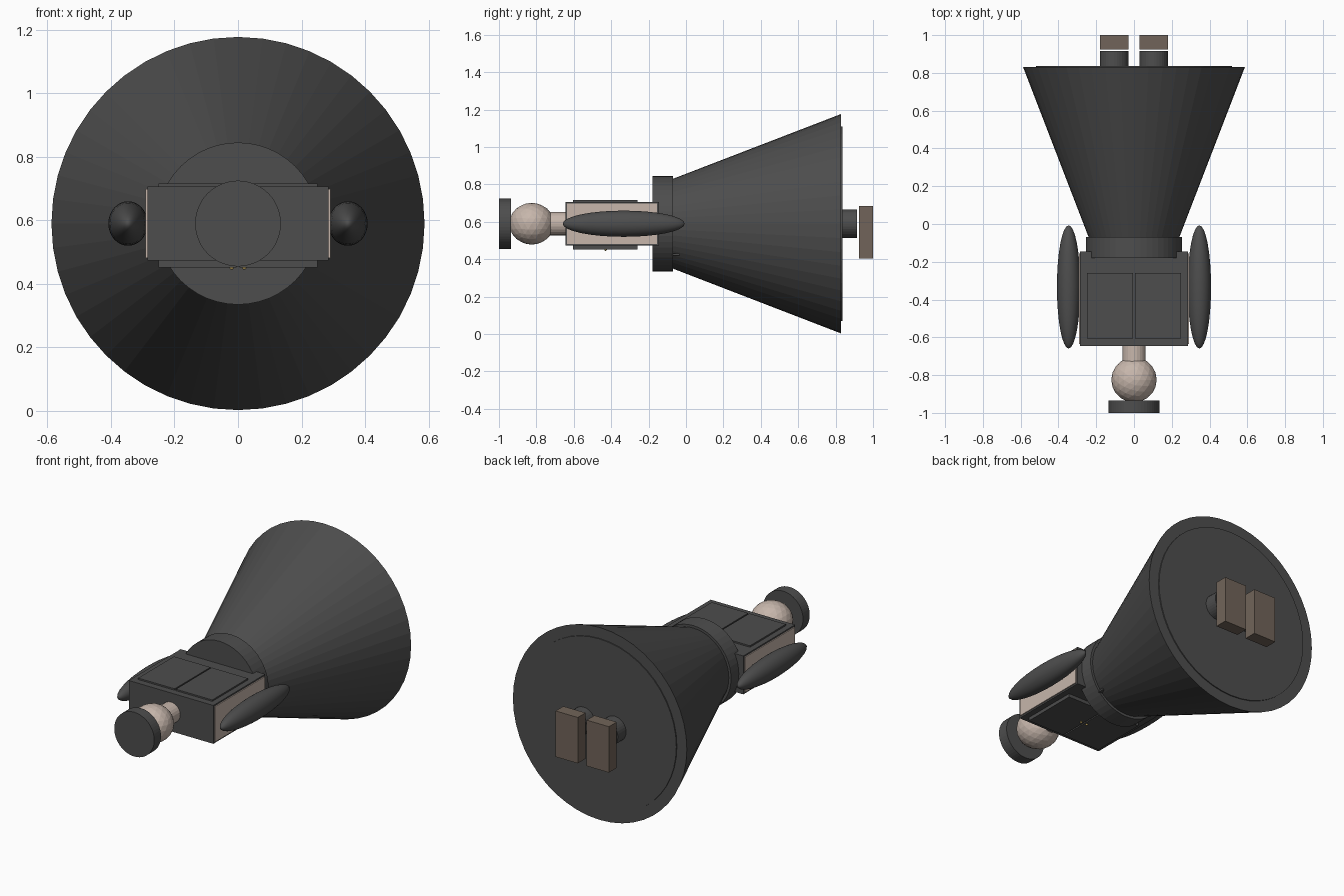
import bpy
from math import radians

default = bpy.data.objects.get("Cube")
if default:
    bpy.data.objects.remove(default, do_unlink=True)

MID = 0.59  # height of the figure's long axis


def material(name, rgb):
    m = bpy.data.materials.new(name)
    m.use_nodes = True
    m.diffuse_color = (*rgb, 1)
    m.node_tree.nodes["Principled BSDF"].inputs["Base Color"].default_value = (*rgb, 1)
    return m


cloth = material("charcoal cloth", (0.075, 0.075, 0.075))
skin = material("pale skin", (0.57, 0.47, 0.41))
leather = material("brown leather", (0.165, 0.127, 0.1))
brass = material("brass", (0.6, 0.42, 0.12))


def finish(name, mat, smooth=None):
    ob = bpy.context.object
    ob.name = name
    ob.data.materials.append(mat)
    if smooth:
        bpy.ops.object.shade_smooth_by_angle(angle=radians(smooth))
    return ob


def box(name, mat, x, y, z):
    """Box from three (low, high) ranges."""
    ranges = (x, y, z)
    bpy.ops.mesh.primitive_cube_add(size=1, location=[(a + b) / 2 for a, b in ranges])
    bpy.context.object.scale = [b - a for a, b in ranges]
    return finish(name, mat)


def round_part(name, mat, r0, r1, y0, y1, x=0, sides=48):
    """Cylinder or cone along y, radius r0 at y0 and r1 at y1."""
    bpy.ops.mesh.primitive_cone_add(vertices=sides, radius1=r1, radius2=r0, depth=y1 - y0,
                                    location=(x, (y0 + y1) / 2, MID),
                                    rotation=(radians(90), 0, 0))
    return finish(name, mat)


# Hat, head and neck
round_part("hat", cloth, 0.135, 0.135, -1, -0.935)
bpy.ops.mesh.primitive_ico_sphere_add(subdivisions=3, radius=0.12, location=(0, -0.825, MID))
head = finish("head", skin)
head.scale.z = 0.93
round_part("neck", skin, 0.062, 0.062, -0.74, -0.64, sides=24)

# Torso and waistband
box("torso", cloth, (-0.285, 0.285), (-0.645, -0.145), (0.473, 0.707))
round_part("waistband", cloth, 0.255, 0.255, -0.18, -0.07)

# Skirt with a raised disc closing the hem
round_part("skirt", cloth, 0.24, 0.587, -0.07, 0.83)
round_part("hem_disc", cloth, 0.52, 0.52, 0.82, 0.836)

for side, s in (("left", 1), ("right", -1)):
    def span(a, b):
        return sorted((s * a, s * b))

    # Bare side panel, arm, leg and shoe
    box(side + "_side_panel", skin, span(0.28, 0.291), (-0.635, -0.155), (0.482, 0.698))
    bpy.ops.mesh.primitive_uv_sphere_add(segments=32, ring_count=16, radius=1,
                                         location=(s * 0.346, -0.333, MID),
                                         rotation=(radians(90), 0, 0))
    arm = finish(side + "_arm", cloth, 60)
    arm.scale = (0.062, 0.07, 0.326)
    round_part(side + "_leg", cloth, 0.076, 0.076, 0.82, 0.915, s * 0.105, 32)
    box(side + "_shoe", leather, span(0.03, 0.18), (0.925, 1), (0.405, 0.685))

    # Jacket flaps above and below, buttons and waist ties
    box(side + "_upper_flap", cloth, span(0.004, 0.25), (-0.605, -0.26), (0.7, 0.716))
    box(side + "_lower_flap", cloth, span(0.004, 0.25), (-0.605, -0.26), (0.452, 0.48))
    bpy.ops.mesh.primitive_uv_sphere_add(segments=12, ring_count=8, radius=0.007,
                                         location=(s * 0.02, -0.43, 0.452))
    finish(side + "_button", brass, 60)
    box(side + "_waist_tie", cloth, span(0.16, 0.195), (-0.075, -0.035), (0.42, 0.43))
